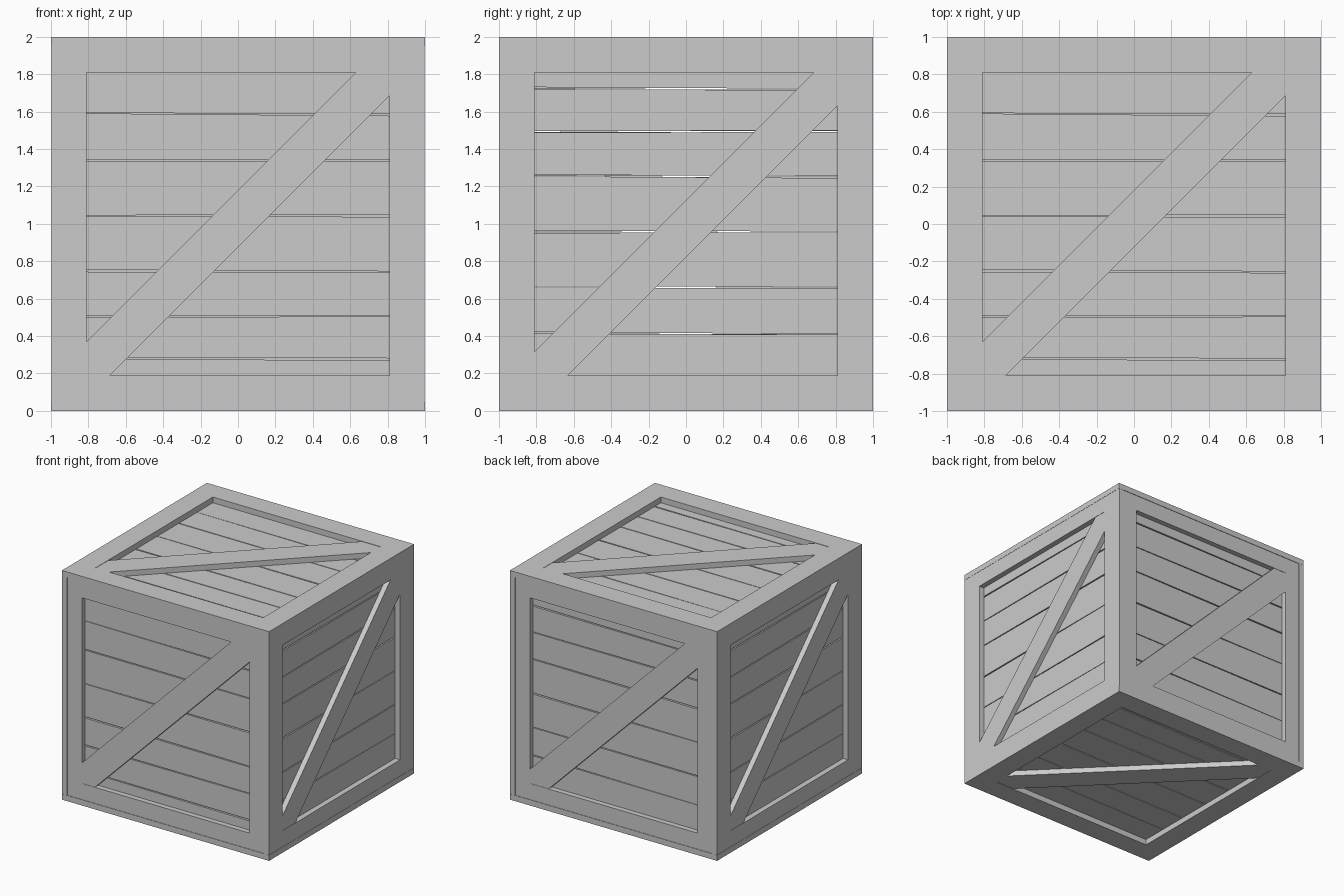
import bpy
from mathutils import Matrix, Vector

if "Cube" in bpy.data.objects:
    bpy.data.objects.remove(bpy.data.objects["Cube"])

IN = 0.81        # half size of the panel opening
FLOOR = 0.95     # distance of the board surface from the cube centre
SEAMS = [        # v at left, v at right, gap at left, gap at right
    (-0.718, -0.725, 0.006, 0.012), (-0.495, -0.492, 0.010, 0.006),
    (-0.250, -0.258, 0.012, 0.007), (0.043, 0.043, 0.004, 0.012),
    (0.340, 0.338, 0.009, 0.006), (0.592, 0.582, 0.002, 0.010)]


def make(name, verts, faces, mat):
    me = bpy.data.meshes.new(name)
    me.from_pydata([mat @ Vector(v) for v in verts], [], faces)
    me.update()
    ob = bpy.data.objects.new(name, me)
    bpy.context.collection.objects.link(ob)
    return ob


def prism(name, pts, lo, hi, mat):
    """Counter-clockwise outline raised from lo to hi along the face normal."""
    n = len(pts)
    verts = [(u, v, lo) for u, v in pts] + [(u, v, hi) for u, v in pts]
    faces = [list(range(n))[::-1], list(range(n, 2 * n))]
    faces += [(i, (i + 1) % n, n + (i + 1) % n, n + i) for i in range(n)]
    return make(name, verts, faces, mat)


def frame(name, hu, hv, lo, hi, mat):
    """Square ring with an opening of half size IN."""
    sq = [(-1, -1), (1, -1), (1, 1), (-1, 1)]
    verts = []
    for h in (lo, hi):
        verts += [(u * hu, v * hv, h) for u, v in sq]
        verts += [(u * IN, v * IN, h) for u, v in sq]
    faces = []
    for i in range(4):
        j = (i + 1) % 4
        faces += [(8 + i, 8 + j, 12 + j, 12 + i), (j, i, 4 + i, 4 + j),
                  (i, j, 8 + j, 8 + i), (4 + j, 4 + i, 12 + i, 12 + j)]
    return make(name, verts, faces, mat)


def side(name, u, v, n, hu, hv, top, flip):
    s = -1 if flip else 1
    mat = Matrix((Vector(u) * s, Vector(v) * s, Vector(n))).transposed().to_4x4()
    mat = Matrix.Translation((0, 0, 1)) @ mat
    frame(name + "_frame", hu, hv, FLOOR, top, mat)

    # boards with slightly uneven gaps, tucked under the frame
    rows = [(-0.9, -0.9, 0, 0)] + SEAMS + [(0.9, 0.9, 0, 0)]
    for i, (a, b) in enumerate(zip(rows, rows[1:])):
        pts = [(-0.9, a[0] + a[2] / 2), (0.9, a[1] + a[3] / 2),
               (0.9, b[1] - b[3] / 2), (-0.9, b[0] - b[2] / 2)]
        prism(f"{name}_board_{i + 1}", pts, FLOOR - 0.04, FLOOR, mat)

    # diagonal brace filling two corners of the opening
    brace = [(-IN, -IN), (-0.685, -IN), (IN, 0.685),
             (IN, IN), (0.63, IN), (-IN, -0.63)]
    prism(name + "_brace", brace, FLOOR, top - 0.003, mat)


X, Y, Z = Vector((1, 0, 0)), Vector((0, 1, 0)), Vector((0, 0, 1))
# top and bottom cover the sides, which cover the front and back
side("top", X, Y, Z, 1, 1, 1, False)
side("bottom", X, -Y, -Z, 1, 1, 1, False)
side("right", Y, Z, X, 0.999, 0.965, 0.998, True)
side("left", -Y, Z, -X, 0.999, 0.965, 0.998, True)
side("front", X, Z, -Y, 0.965, 0.965, 0.996, False)
side("back", -X, Z, Y, 0.965, 0.965, 0.996, True)
